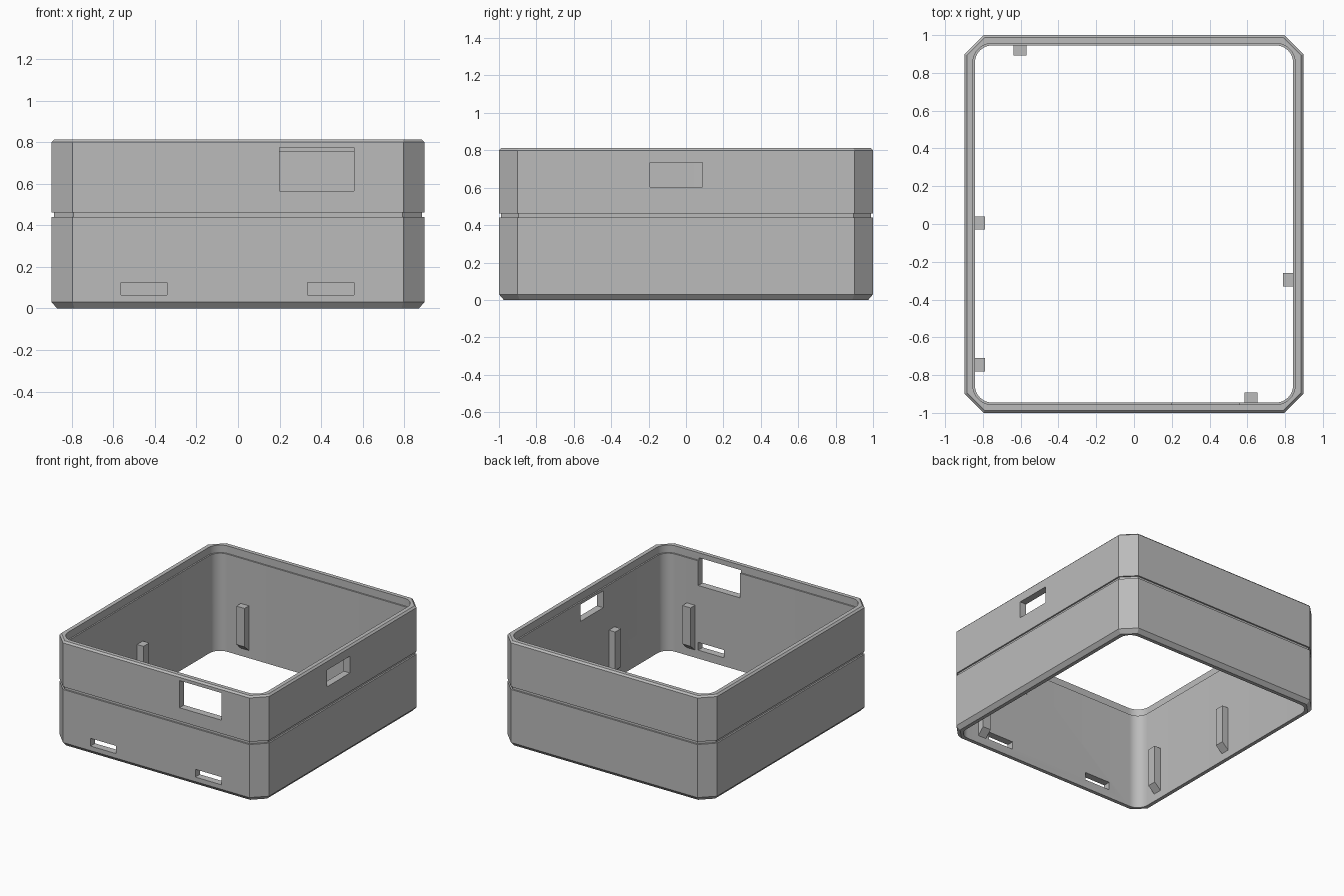
import bpy, bmesh, math
from mathutils import Matrix, Vector

default = bpy.data.objects.get("Cube")
if default:
    bpy.data.objects.remove(default, do_unlink=True)

grey = bpy.data.materials.new("plain grey")
grey.use_nodes = True
grey.diffuse_color = (0.5, 0.5, 0.5, 1)
grey.node_tree.nodes["Principled BSDF"].inputs["Base Color"].default_value = (0.5, 0.5, 0.5, 1)

HX, HY, CORNER = 0.897, 1.0, 0.1      # outer half sizes and corner cut
IX, IY, RADIUS = 0.842, 0.945, 0.09   # inner half sizes and corner radius


def loft(name, loops):
    """Closed solid through a stack of equal-length point loops."""
    bm = bmesh.new()
    rings = [[bm.verts.new(p) for p in loop] for loop in loops]
    for low, high in zip(rings, rings[1:]):
        for i in range(len(low)):
            j = (i + 1) % len(low)
            bm.faces.new((low[i], low[j], high[j], high[i]))
    bm.faces.new(rings[0][::-1])
    bm.faces.new(rings[-1])
    bmesh.ops.recalc_face_normals(bm, faces=bm.faces)
    mesh = bpy.data.meshes.new(name)
    bm.to_mesh(mesh)
    bm.free()
    mesh.materials.append(grey)
    obj = bpy.data.objects.new(name, mesh)
    bpy.context.collection.objects.link(obj)
    return obj


def cut_corner_loop(inset, z):
    x, y = HX - inset, HY - inset
    c = CORNER - inset * (2 - math.sqrt(2))
    return [(x, c - y, z), (x, y - c, z), (x - c, y, z), (c - x, y, z),
            (-x, y - c, z), (-x, c - y, z), (c - x, -y, z), (x - c, -y, z)]


def round_loop(grow, z, steps=10):
    r = RADIUS + grow
    points = []
    for quarter, (sx, sy) in enumerate([(1, 1), (-1, 1), (-1, -1), (1, -1)]):
        for i in range(steps + 1):
            a = math.pi / 2 * (quarter + i / steps)
            points.append((sx * (IX - RADIUS) + r * math.cos(a),
                           sy * (IY - RADIUS) + r * math.sin(a), z))
    return points


def box(name, low, high):
    (x0, y0, z0), (x1, y1, z1) = low, high
    return loft(name, [[(x0, y0, z), (x1, y0, z), (x1, y1, z), (x0, y1, z)] for z in (z0, z1)])


# Outer body: chamfered foot, seam groove, chamfered rim
shell = loft("case_shell", [cut_corner_loop(d, z) for d, z in [
    (0.026, 0), (0, 0.03), (0, 0.44), (0.012, 0.44),
    (0.012, 0.461), (0, 0.461), (0, 0.8), (0.013, 0.813)]])

# Open interior with a stepped rebate under the rim, then the wall openings
cutters = [
    loft("cavity_cutter", [round_loop(g, z) for g, z in [
        (0, -0.1), (0, 0.755), (0.011, 0.755), (0.011, 1)]]),
    box("front_window_cutter", (0.2, -1.1, 0.565), (0.557, -0.85, 0.775)),
    box("left_slot_cutter", (0.335, -1.1, 0.065), (0.557, -0.85, 0.125)),
    box("right_slot_cutter", (-0.562, -1.1, 0.065), (-0.342, -0.85, 0.125)),
    box("side_window_cutter", (0.75, -0.192, 0.605), (1, 0.087, 0.735)),
]
bpy.context.view_layer.objects.active = shell
for cutter in cutters:
    cutter.hide_render = True
    mod = shell.modifiers.new("cut", 'BOOLEAN')
    mod.operation = 'DIFFERENCE'
    mod.solver = 'EXACT'
    mod.object = cutter
    bpy.ops.object.modifier_apply(modifier=mod.name)
    bpy.data.objects.remove(cutter, do_unlink=True)

bpy.ops.object.select_all(action='DESELECT')
shell.select_set(True)
bpy.ops.object.shade_smooth_by_angle(angle=math.radians(25))


# Inner support ribs: local +x points away from the wall, sloped underside
def rib(name, x, y, turn):
    profile = [(-0.01, 0.05), (0.054, 0.108), (0.054, 0.405), (-0.01, 0.405)]
    obj = loft(name, [[(d, w, z) for d, z in profile] for w in (-0.035, 0.035)])
    obj.data.transform(Matrix.Translation(Vector((x, y, 0)))
                       @ Matrix.Rotation(math.radians(turn), 4, 'Z'))


rib("back_rib", -0.603, IY, -90)
rib("front_rib", 0.62, -IY, 90)
rib("left_rib", IX, -0.295, 180)
rib("right_rear_rib", -IX, 0.005, 0)
rib("right_front_rib", -IX, -0.745, 0)
